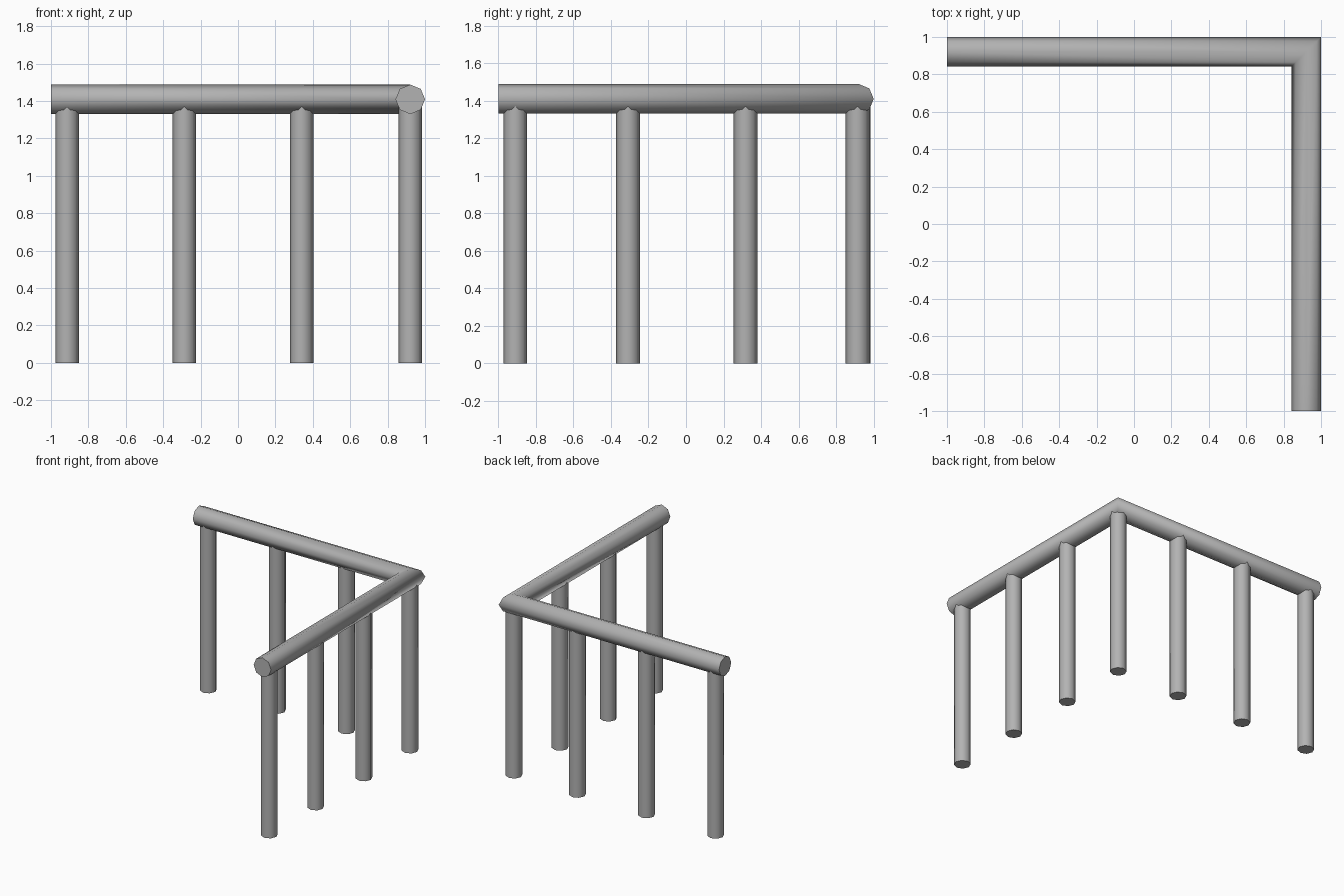
import bpy, bmesh
from math import radians, cos, sin, pi

if "Cube" in bpy.data.objects:
    bpy.data.objects.remove(bpy.data.objects["Cube"])

SIDES = 8
RAIL_R, POST_R = 0.079, 0.063
C, RAIL_Z = 0.921, 1.409      # rail centre line offset and height

# Dark grey paint
grey = bpy.data.materials.new("dark_grey")
grey.diffuse_color = (0.45, 0.45, 0.45, 1)
grey.use_nodes = True
grey.node_tree.nodes["Principled BSDF"].inputs["Base Color"].default_value = grey.diffuse_color


def make(name, rings):
    """Skin a capped tube through a list of rings and shade it smooth."""
    bm = bmesh.new()
    loops = [[bm.verts.new(p) for p in ring] for ring in rings]
    for a, b in zip(loops, loops[1:]):
        for i in range(SIDES):
            j = (i + 1) % SIDES
            bm.faces.new((a[i], a[j], b[j], b[i]))
    bm.faces.new(loops[0])
    bm.faces.new(loops[-1])
    bmesh.ops.recalc_face_normals(bm, faces=bm.faces)
    mesh = bpy.data.meshes.new(name)
    bm.to_mesh(mesh)
    bm.free()
    mesh.materials.append(grey)
    obj = bpy.data.objects.new(name, mesh)
    bpy.context.collection.objects.link(obj)
    bpy.ops.object.select_all(action='DESELECT')
    obj.select_set(True)
    bpy.context.view_layer.objects.active = obj
    bpy.ops.object.shade_smooth_by_angle(angle=radians(85))
    return obj


def octagon(r):
    return [(r * cos(2 * pi * i / SIDES), r * sin(2 * pi * i / SIDES)) for i in range(SIDES)]


# L-shaped top rail with a mitred corner
prof = octagon(RAIL_R)
make("top_rail", [
    [(-1, C + u, RAIL_Z + v) for u, v in prof],
    [(C + u, C + u, RAIL_Z + v) for u, v in prof],
    [(C + u, -1, RAIL_Z + v) for u, v in prof],
])

# Posts along the back run, the corner, then the right run
posts = [(x, C) for x in (-0.914, -0.287, 0.34)] + [(C, 0.914)] + [(C, y) for y in (0.317, -0.309, -0.91)]
for n, (x, y) in enumerate(posts, 1):
    make(f"post_{n}", [[(x + u, y + v, z) for u, v in octagon(POST_R)] for z in (0, RAIL_Z)])
